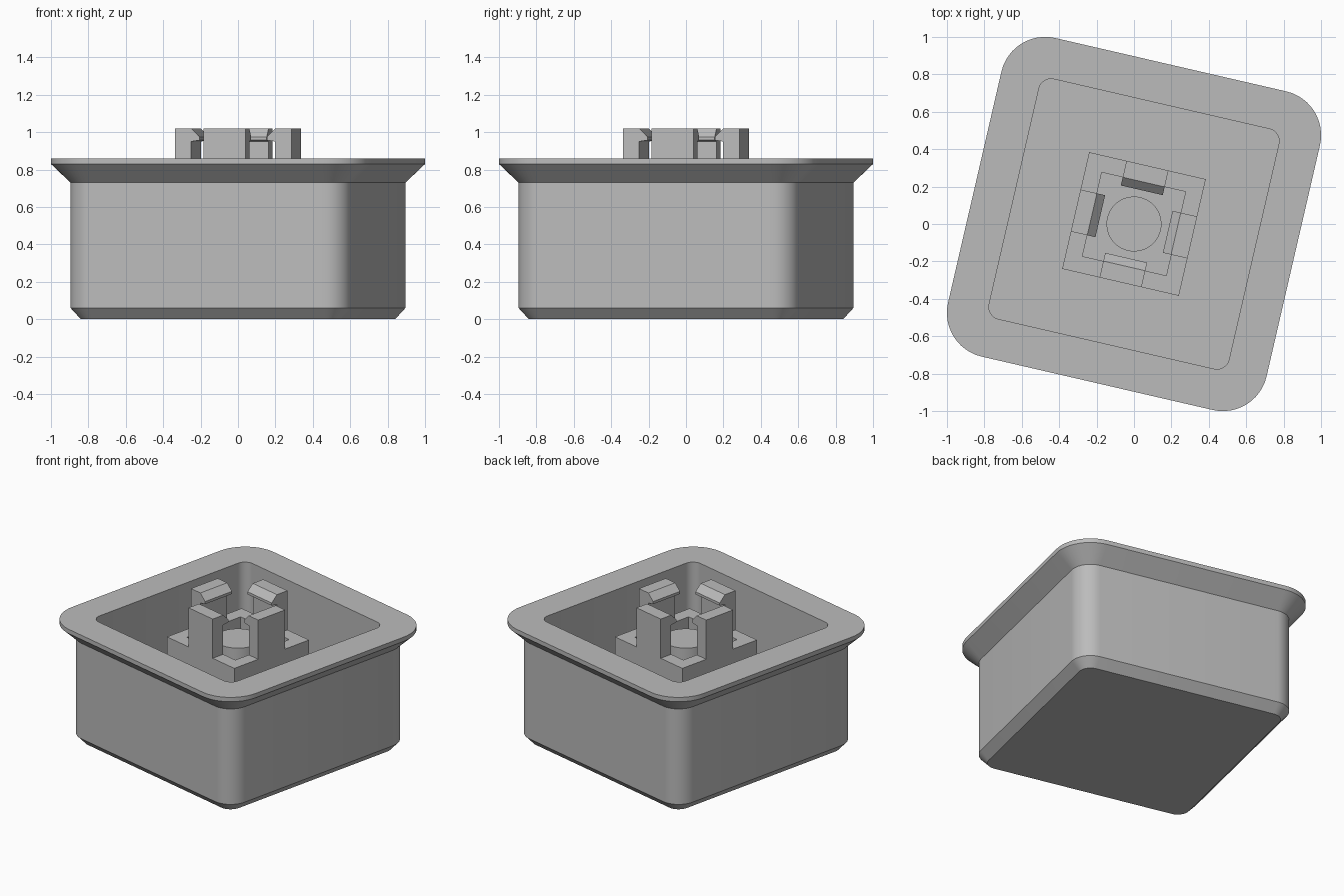
import bpy, bmesh
from math import sin, cos, pi, radians

old = bpy.data.objects.get("Cube")
if old:
    bpy.data.objects.remove(old, do_unlink=True)

TURN = radians(-13.0)      # the whole part is turned about z
CORNER = 0.634             # centre of the outer corner arcs
FLOOR, BLOCK_TOP, RIM_TOP, CLIP_TOP = 0.1, 0.745, 0.86, 1.02

grey = bpy.data.materials.new("light_grey_plastic")
grey.use_nodes = True
colour = (0.5, 0.5, 0.5, 1)
grey.diffuse_color = colour
grey.node_tree.nodes["Principled BSDF"].inputs["Base Color"].default_value = colour


def finish(name, bm, angle=0.0):
    bmesh.ops.recalc_face_normals(bm, faces=bm.faces)
    mesh = bpy.data.meshes.new(name)
    bm.to_mesh(mesh)
    bm.free()
    mesh.materials.append(grey)
    obj = bpy.data.objects.new(name, mesh)
    bpy.context.collection.objects.link(obj)
    obj.rotation_euler.z = TURN + angle
    bpy.ops.object.select_all(action='DESELECT')
    obj.select_set(True)
    bpy.context.view_layer.objects.active = obj
    bpy.ops.object.shade_smooth_by_angle(angle=radians(30))
    return obj


def ring(bm, centre, radius, z, steps=12):
    """Square ring of verts with rounded corners (sharp when steps is 0)."""
    verts = []
    for k in range(4):
        mid = pi / 4 + k * pi / 2
        cx, cy = centre * 2 ** 0.5 * cos(mid), centre * 2 ** 0.5 * sin(mid)
        for i in range(steps + 1):
            a = k * pi / 2 + (i / steps * pi / 2 if steps else 0)
            verts.append(bm.verts.new((cx + radius * cos(a), cy + radius * sin(a), z)))
    return verts


def bridge(bm, a, b):
    for i in range(len(a)):
        j = (i + 1) % len(a)
        bm.faces.new((a[i], a[j], b[j], b[i]))


# Tray: chamfered foot, straight walls, flared rim and deep cavity
bm = bmesh.new()
profile = [(CORNER, 0.08, 0), (CORNER, 0.135, 0.06), (CORNER, 0.135, 0.73),
           (CORNER, 0.24, 0.83), (CORNER, 0.24, RIM_TOP),
           (0.592, 0.066, RIM_TOP), (0.592, 0.066, FLOOR)]
rings = [ring(bm, c, r, z) for c, r, z in profile]
for lower, upper in zip(rings, rings[1:]):
    bridge(bm, lower, upper)
bm.faces.new(rings[0])
bm.faces.new(rings[-1])
finish("tray", bm)

# Square hollow block rising from the cavity floor
bm = bmesh.new()
walls = [ring(bm, half, 0, z, steps=0) for half, z in
         ((0.32, FLOOR), (0.32, BLOCK_TOP), (0.23, BLOCK_TOP), (0.23, FLOOR))]
for i in range(4):
    bridge(bm, walls[i], walls[(i + 1) % 4])
finish("clip_block", bm)

# Round pin in the middle of the block
bm = bmesh.new()
height = BLOCK_TOP - FLOOR
bmesh.ops.create_cone(bm, cap_ends=True, segments=48, radius1=0.147, radius2=0.147, depth=height)
bmesh.ops.translate(bm, vec=(0, 0, FLOOR + height / 2), verts=bm.verts)
finish("centre_pin", bm)

# Four hooked clips standing on the block walls, hooks pointing inward
hook = [(0.32, BLOCK_TOP), (0.32, CLIP_TOP), (0.23, CLIP_TOP), (0.185, 0.975),
        (0.185, 0.957), (0.23, 0.95), (0.23, BLOCK_TOP)]
for k, side in enumerate(("back", "left", "front", "right")):
    bm = bmesh.new()
    ends = [[bm.verts.new((x, y, z)) for y, z in hook] for x in (-0.115, 0.115)]
    bridge(bm, *ends)
    for end in ends:
        bm.faces.new(end)
    finish(side + "_clip", bm, -k * pi / 2)
